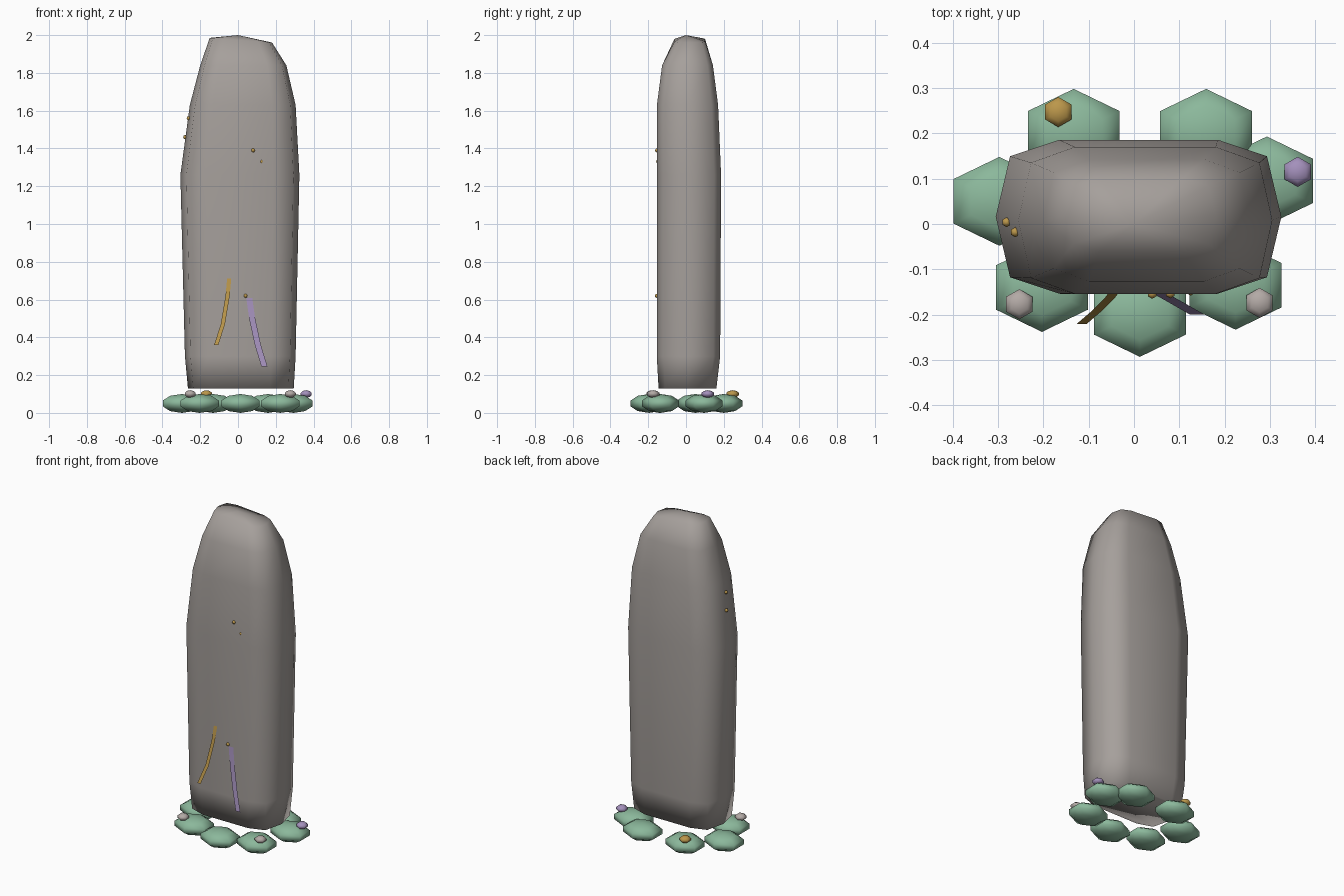
import bpy, bmesh
from math import sin, cos, tau, copysign
from mathutils import Matrix

cube = bpy.data.objects.get("Cube")
if cube:
    bpy.data.objects.remove(cube, do_unlink=True)


def material(name, rgb):
    mat = bpy.data.materials.new(name)
    mat.use_nodes = True
    mat.diffuse_color = (*rgb, 1)
    mat.node_tree.nodes["Principled BSDF"].inputs["Base Color"].default_value = (*rgb, 1)
    return mat


stone_grey = material("stone grey", (0.38, 0.35, 0.33))
moss_green = material("moss green", (0.26, 0.48, 0.33))
ochre = material("ochre", (0.50, 0.31, 0.07))
lilac = material("lilac", (0.37, 0.28, 0.50))
pale_grey = material("pale grey", (0.45, 0.40, 0.38))


def finish(bm, name, mat, recalc=True):
    if recalc:
        bmesh.ops.recalc_face_normals(bm, faces=bm.faces)
    mesh = bpy.data.meshes.new(name)
    bm.to_mesh(mesh)
    bm.free()
    mesh.materials.append(mat)
    mesh.shade_smooth()
    obj = bpy.data.objects.new(name, mesh)
    bpy.context.collection.objects.link(obj)
    return obj


def pebble(name, centre, radii, mat, rings=5):
    bm = bmesh.new()
    bmesh.ops.create_uvsphere(bm, u_segments=6, v_segments=rings, radius=1)
    bmesh.ops.transform(bm, verts=bm.verts,
                        matrix=Matrix.Translation(centre) @ Matrix.Diagonal((*radii, 1)))
    return finish(bm, name, mat)


def rounded(v):
    return copysign(abs(v) ** 0.5, v)


# Standing slab: ten-sided rounded-box rings (z, x centre, y centre, x radius, y radius, tilt)
SIDES = 10
rings = [
    (0.13, 0.015, 0.008, 0.28, 0.157, 0),
    (0.30, 0.012, 0.013, 0.293, 0.172, 0),
    (1.26, 0.01, 0.016, 0.315, 0.174, 0),
    (1.63, 0.025, 0.008, 0.28, 0.166, 0),
    (1.84, 0.028, 0.008, 0.228, 0.138, 0),
    (1.973, 0.015, 0.02, 0.165, 0.083, -0.075),
]
bm = bmesh.new()
loops = []
for z, cx, cy, rx, ry, tilt in rings:
    loop = []
    for i in range(SIDES):
        a = tau * i / SIDES
        dx = rx * rounded(cos(a))
        loop.append(bm.verts.new((cx + dx, cy + ry * rounded(sin(a)), z + tilt * dx)))
    loops.append(loop)
for low, high in zip(loops, loops[1:]):
    for i in range(SIDES):
        j = (i + 1) % SIDES
        bm.faces.new((low[i], low[j], high[j], high[i]))
bm.faces.new(loops[0][::-1])
apex = bm.verts.new((0, 0, 2))
for i in range(SIDES):
    bm.faces.new((loops[-1][i], loops[-1][(i + 1) % SIDES], apex))
finish(bm, "standing_slab", stone_grey)

# Ring of mossy stones around the foot
moss_spots = [(-0.133, 0.2), (0.159, 0.2), (0.293, 0.095), (-0.297, 0.05),
              (-0.203, -0.14), (0.224, -0.135), (0.013, -0.195)]
for n, (x, y) in enumerate(moss_spots):
    pebble(f"moss_stone_{n + 1}", (x, y, 0.05), (0.123, 0.103, 0.05), moss_green)

# Small pebbles resting on the mossy stones
for name, x, y, mat in [("ochre_pebble", -0.167, 0.247, ochre),
                        ("lilac_pebble", 0.361, 0.115, lilac),
                        ("right_grey_pebble", -0.253, -0.177, pale_grey),
                        ("left_grey_pebble", 0.277, -0.174, pale_grey)]:
    pebble(name, (x, y, 0.1), (0.035, 0.035, 0.02), mat)

# Tiny studs set in the front and right side of the slab
studs = [(0.08, -0.153, 1.39), (0.04, -0.154, 0.62), (0.125, -0.147, 1.33),
         (-0.281, 0.004, 1.46), (-0.262, -0.018, 1.56)]
for n, spot in enumerate(studs):
    pebble(f"stud_{n + 1}", spot, (0.011, 0.011, 0.011), ochre, 4)


# Curved hanging ribbons, leaning out from the front
def ribbon(name, path, half_width, mat):
    bm = bmesh.new()
    pairs = [[bm.verts.new((x + s * half_width, y, z)) for s in (-1, 1)] for x, y, z in path]
    for (a, b), (c, d) in zip(pairs, pairs[1:]):
        bm.faces.new((a, c, d, b))
    finish(bm, name, mat, recalc=False)


ribbon("ochre_ribbon", [(-0.045, -0.152, 0.73), (-0.055, -0.165, 0.62),
                        (-0.08, -0.19, 0.47), (-0.115, -0.22, 0.36)], 0.011, ochre)
ribbon("lilac_ribbon", [(0.055, -0.152, 0.64), (0.075, -0.163, 0.5),
                        (0.105, -0.18, 0.36), (0.14, -0.2, 0.245)], 0.016, lilac)
